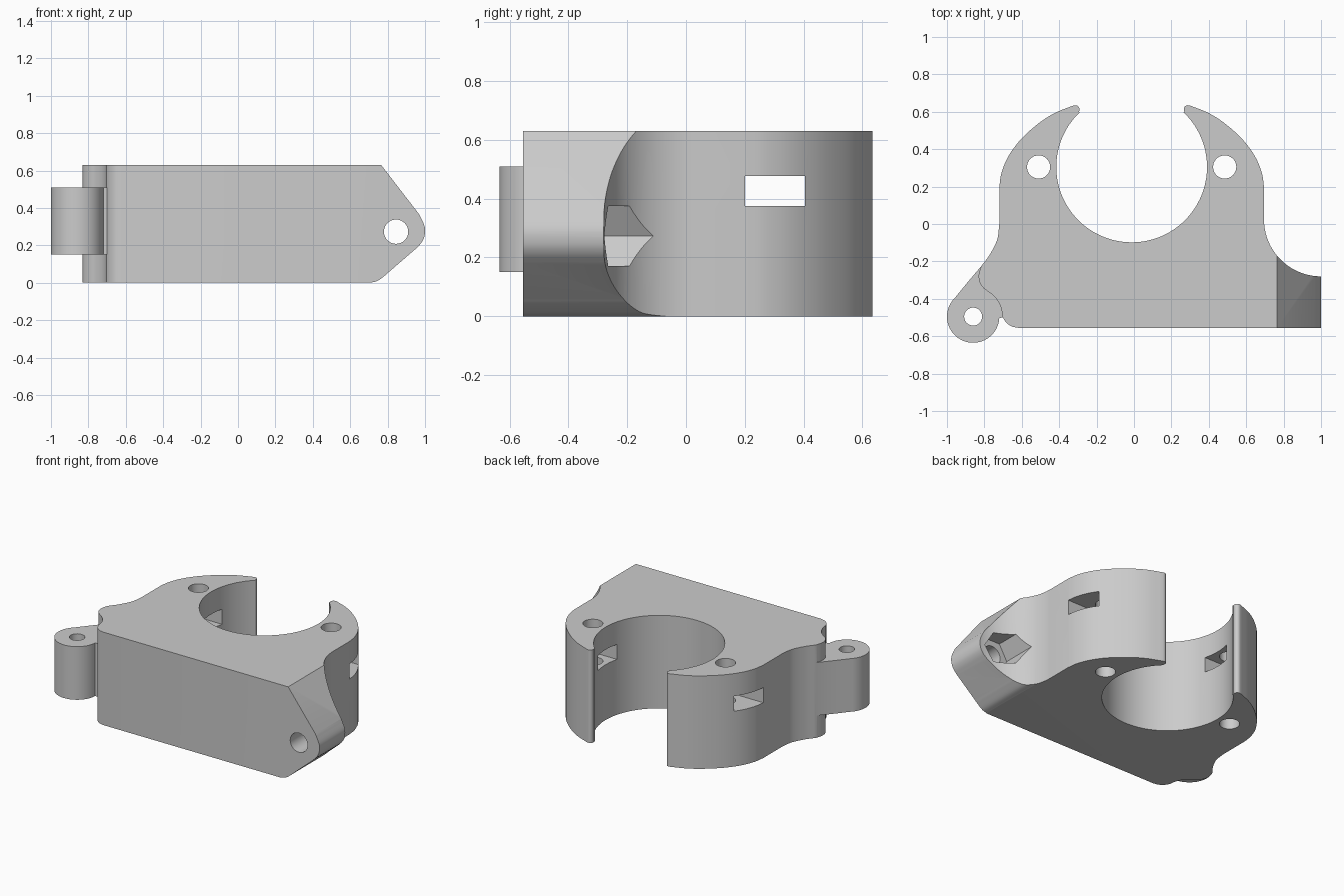
import bpy, bmesh
from math import cos, sin, radians, pi
from mathutils import Vector

cube = bpy.data.objects.get("Cube")
if cube:
    bpy.data.objects.remove(cube, do_unlink=True)

grey = bpy.data.materials.new("light_grey")
grey.use_nodes = True
grey.diffuse_color = (0.6, 0.6, 0.6, 1)
grey.node_tree.nodes["Principled BSDF"].inputs["Base Color"].default_value = (0.6, 0.6, 0.6, 1)

HEIGHT, FRONT = 0.63, -0.555


def arc(cx, cy, r, a0, a1, n=16):
    angles = [radians(a0 + (a1 - a0) * i / n) for i in range(n + 1)]
    return [(cx + r * cos(a), cy + r * sin(a)) for a in angles]


def circle(cx, cy, r, n=40):
    return arc(cx, cy, r, 0, 360, n)[:-1]


def spline(points, n=5):
    """Smooth curve through the given points."""
    p = [Vector(q) for q in points]
    p = [2 * p[0] - p[1]] + p + [2 * p[-1] - p[-2]]
    out = []
    for a, b, c, d in zip(p, p[1:], p[2:], p[3:]):
        for i in range(n):
            t = i / n
            q = b + (c - a) * t / 2 + (a * 2 - b * 5 + c * 4 - d) * t * t / 2 \
                + (b * 3 - a - c * 3 + d) * t ** 3 / 2
            out.append(tuple(q))
    return out + [tuple(p[-2])]


def prism(name, outline, lo, hi, axis="z"):
    """Extrude an outline along an axis, from lo to hi."""
    place = {"z": lambda u, v: (u, v, lo), "y": lambda u, v: (u, lo, v),
             "x": lambda u, v: (lo, u, v)}[axis]
    clean = [q for i, q in enumerate(outline)
             if (Vector(q) - Vector(outline[i - 1])).length > 1e-4]
    bm = bmesh.new()
    face = bm.faces.new([bm.verts.new(place(*q)) for q in clean])
    ext = bmesh.ops.extrude_face_region(bm, geom=[face])
    shift = Vector([hi - lo if a == axis else 0 for a in "xyz"])
    bmesh.ops.translate(bm, vec=shift,
                        verts=[v for v in ext["geom"] if isinstance(v, bmesh.types.BMVert)])
    bmesh.ops.recalc_face_normals(bm, faces=bm.faces)
    mesh = bpy.data.meshes.new(name)
    bm.to_mesh(mesh)
    bm.free()
    mesh.materials.append(grey)
    obj = bpy.data.objects.new(name, mesh)
    bpy.context.collection.objects.link(obj)
    return obj


def combine(target, tool, operation):
    """Apply a boolean and discard the tool."""
    mod = target.modifiers.new("boolean", "BOOLEAN")
    mod.object, mod.operation, mod.solver = tool, operation, "EXACT"
    bpy.context.view_layer.objects.active = target
    bpy.ops.object.modifier_apply(modifier=mod.name)
    bpy.data.objects.remove(tool, do_unlink=True)


def mirrored(points):
    return [(-0.025 - x, y) for x, y in reversed(points)]


# Clamp arm with its rounded tip, shared by both sides
arm = spline([(-0.72, 0.2), (-0.708, 0.275), (-0.67, 0.365), (-0.6, 0.458),
              (-0.505, 0.542), (-0.42, 0.595), (-0.325, 0.633)])
arm += arc(-0.313, 0.613, 0.022, 105, -40, 10)

# Plan outline of the body
flank = spline([(-0.818, -0.227), (-0.772, -0.165), (-0.732, -0.085), (-0.72, 0)])
outline = spline([(-0.62, FRONT), (-0.655, -0.547), (-0.685, -0.525), (-0.704, -0.495)])
outline += arc(-0.86, -0.495, 0.156, 2, 60, 12)
outline += spline([(-0.805, -0.343), (-0.826, -0.31), (-0.83, -0.27), (-0.818, -0.227)])
outline += flank + arm
outline += arc(-0.0125, 0.305, 0.403, 133.5, 406.5, 80)
outline += mirrored(arm)
outline += arc(1.0, 0.025, 0.305, 180, 270, 32)
outline += [(1.1, -0.28), (1.1, FRONT)]
body = prism("clamp_body", outline, -0.1, 0.8)

# Front silhouette with the pointed right end
end = spline([(0.71, 0), (0.75, 0.012), (0.79, 0.042), (0.81, 0.06)])
end += spline([(0.95, 0.181), (0.98, 0.213), (0.997, 0.25), (0.998, 0.3), (0.97, 0.364)])
side = [(-1.2, 0)] + end + [(0.765, HEIGHT), (-1.2, HEIGHT)]
combine(body, prism("silhouette", side, -0.9, 0.9, "y"), "INTERSECT")

# Hinge tab with its knuckle
tab = [(-0.6, -0.3), (-0.818, -0.227), (-0.89, -0.312)]
tab += arc(-0.86, -0.495, 0.14, 134, 357, 40) + [(-0.7, -0.5), (-0.6, -0.5)]
combine(body, prism("hinge_tab", tab, 0.15, 0.51), "UNION")

# Vertical pin and bolt holes
for x, y, r in ((-0.86, -0.495, 0.048), (-0.51, 0.305, 0.062), (0.485, 0.305, 0.062)):
    combine(body, prism("hole", circle(x, y, r), -0.2, 0.9), "DIFFERENCE")

# Strap slot through both arms
slot = [(0.2, 0.375), (0.405, 0.375), (0.405, 0.477), (0.2, 0.477)]
combine(body, prism("slot", slot, -0.95, 0.95, "x"), "DIFFERENCE")

# Cross bolt hole and hexagonal nut pocket
combine(body, prism("cross_hole", circle(0.845, 0.273, 0.065), -0.9, 0.2, "y"), "DIFFERENCE")
combine(body, prism("nut_pocket", circle(0.845, 0.273, 0.118, 6), -0.35, 0.1, "y"), "DIFFERENCE")

# Smooth curved walls, keep edges sharp
bpy.ops.object.select_all(action="DESELECT")
body.select_set(True)
bpy.context.view_layer.objects.active = body
bpy.ops.object.shade_smooth_by_angle(angle=pi / 6)
